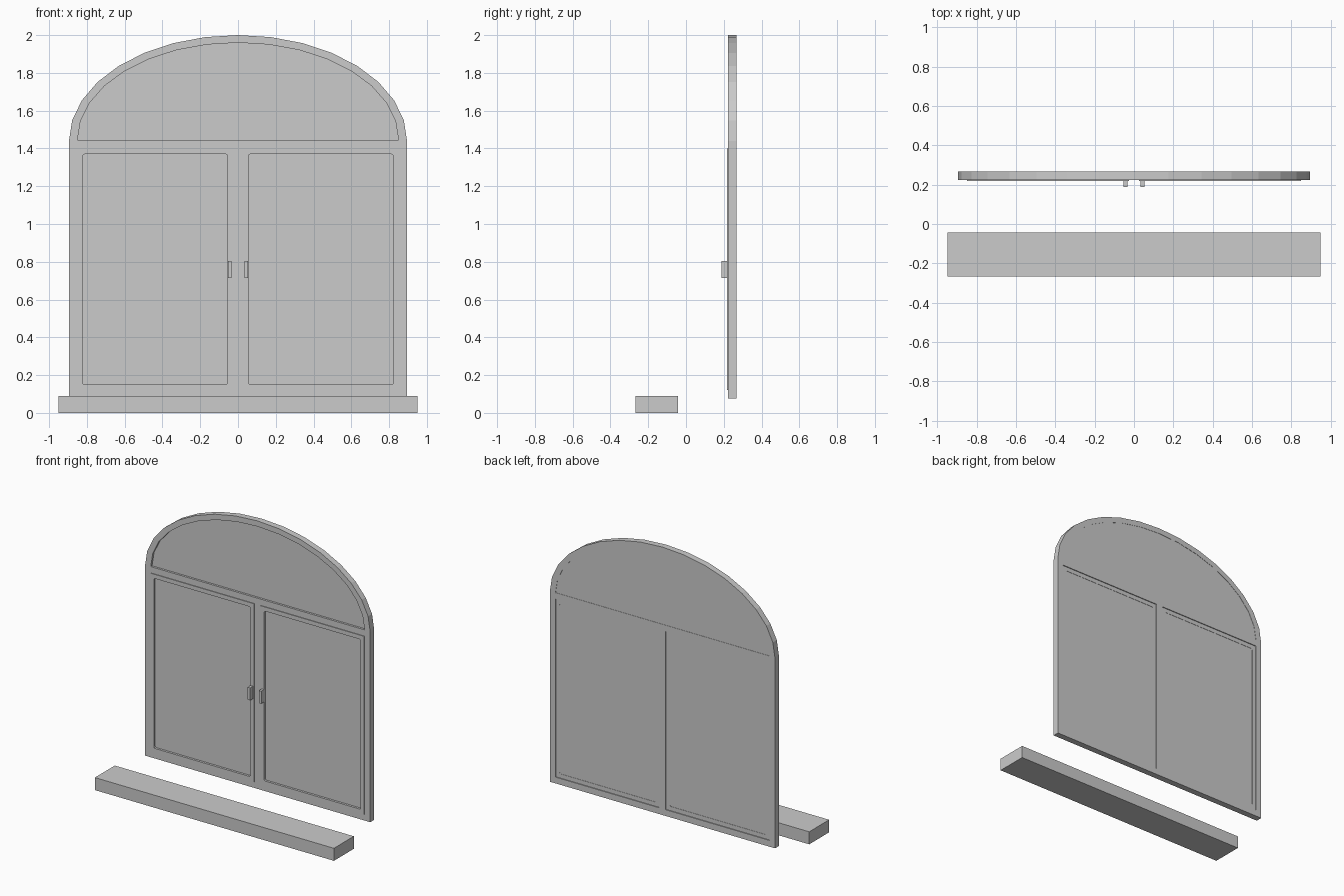
import bpy, bmesh, math
from mathutils import Matrix

cube = bpy.data.objects.get("Cube")
if cube:
    bpy.data.objects.remove(cube, do_unlink=True)

grey = bpy.data.materials.new("light_grey")
grey.use_nodes = True
grey.diffuse_color = (0.6, 0.6, 0.6, 1)
grey.node_tree.nodes["Principled BSDF"].inputs["Base Color"].default_value = (0.6, 0.6, 0.6, 1)


def rect(x0, x1, z0, z1):
    return [(x0, z0), (x1, z0), (x1, z1), (x0, z1)]


def round_rect(x0, x1, z0, z1, r=0.01):
    pts = []
    for i, (x, z) in enumerate([(x1 - r, z1 - r), (x0 + r, z1 - r),
                                (x0 + r, z0 + r), (x1 - r, z0 + r)]):
        for k in range(3):
            a = math.radians(90 * i + 45 * k)
            pts.append((x + r * math.cos(a), z + r * math.sin(a)))
    return pts


def arch(half_width, base, top, steps=16):
    return [(half_width * math.cos(math.pi * i / steps),
             base + (top - base) * math.sin(math.pi * i / steps))
            for i in range(steps + 1)]


def slab(name, loops, y0, y1):
    """Extrude an outline, with any further loops as holes, from y0 to y1."""
    curve = bpy.data.curves.new(name, "CURVE")
    curve.dimensions = "2D"
    curve.fill_mode = "BOTH"
    curve.extrude = (y1 - y0) / 2
    for loop in loops:
        spline = curve.splines.new("POLY")
        spline.points.add(len(loop) - 1)
        for point, (x, z) in zip(spline.points, loop):
            point.co = (x, z, 0, 1)
        spline.use_cyclic_u = True
    helper = bpy.data.objects.new(name + "_outline", curve)
    bpy.context.collection.objects.link(helper)
    bpy.context.view_layer.update()
    deps = bpy.context.evaluated_depsgraph_get()
    mesh = bpy.data.meshes.new_from_object(helper.evaluated_get(deps))
    bpy.data.objects.remove(helper, do_unlink=True)
    bpy.data.curves.remove(curve)

    # Stand the outline upright and close its seams
    mesh.transform(Matrix.Translation((0, (y0 + y1) / 2, 0)) @ Matrix.Rotation(math.pi / 2, 4, "X"))
    bm = bmesh.new()
    bm.from_mesh(mesh)
    bmesh.ops.remove_doubles(bm, verts=bm.verts, dist=1e-5)
    bmesh.ops.recalc_face_normals(bm, faces=bm.faces)
    for face in bm.faces:
        face.smooth = False
    bm.to_mesh(mesh)
    bm.free()
    mesh.name = name
    mesh.materials.clear()
    mesh.materials.append(grey)
    obj = bpy.data.objects.new(name, mesh)
    bpy.context.collection.objects.link(obj)
    return obj


def sided(side, loop):
    return [(side * x, z) for x, z in loop]


# Arched frame with a fanlight opening and two casement openings
opening = rect(0.025, 0.85, 0.12, 1.4)
outline = [(-0.895, 0.075), (0.895, 0.075)] + arch(0.895, 1.44, 2.0)
fan = arch(0.85, 1.445, 1.96)
slab("window_frame", [outline, fan, opening, sided(-1, opening)], 0.223, 0.268)
slab("fanlight_pane", [fan], 0.238, 0.266)

# Casements: sash, pane and handle on each side
for side, label in ((1, "left"), (-1, "right")):
    hole = round_rect(0.055, 0.822, 0.15, 1.37)
    slab(label + "_sash", [sided(side, opening), sided(side, hole)], 0.218, 0.262)
    slab(label + "_pane", [sided(side, hole)], 0.234, 0.26)
    slab(label + "_handle", [sided(side, rect(0.034, 0.054, 0.715, 0.805))], 0.187, 0.22)

# Separate sill in front
slab("sill", [rect(-0.95, 0.95, 0, 0.09)], -0.268, -0.042)
